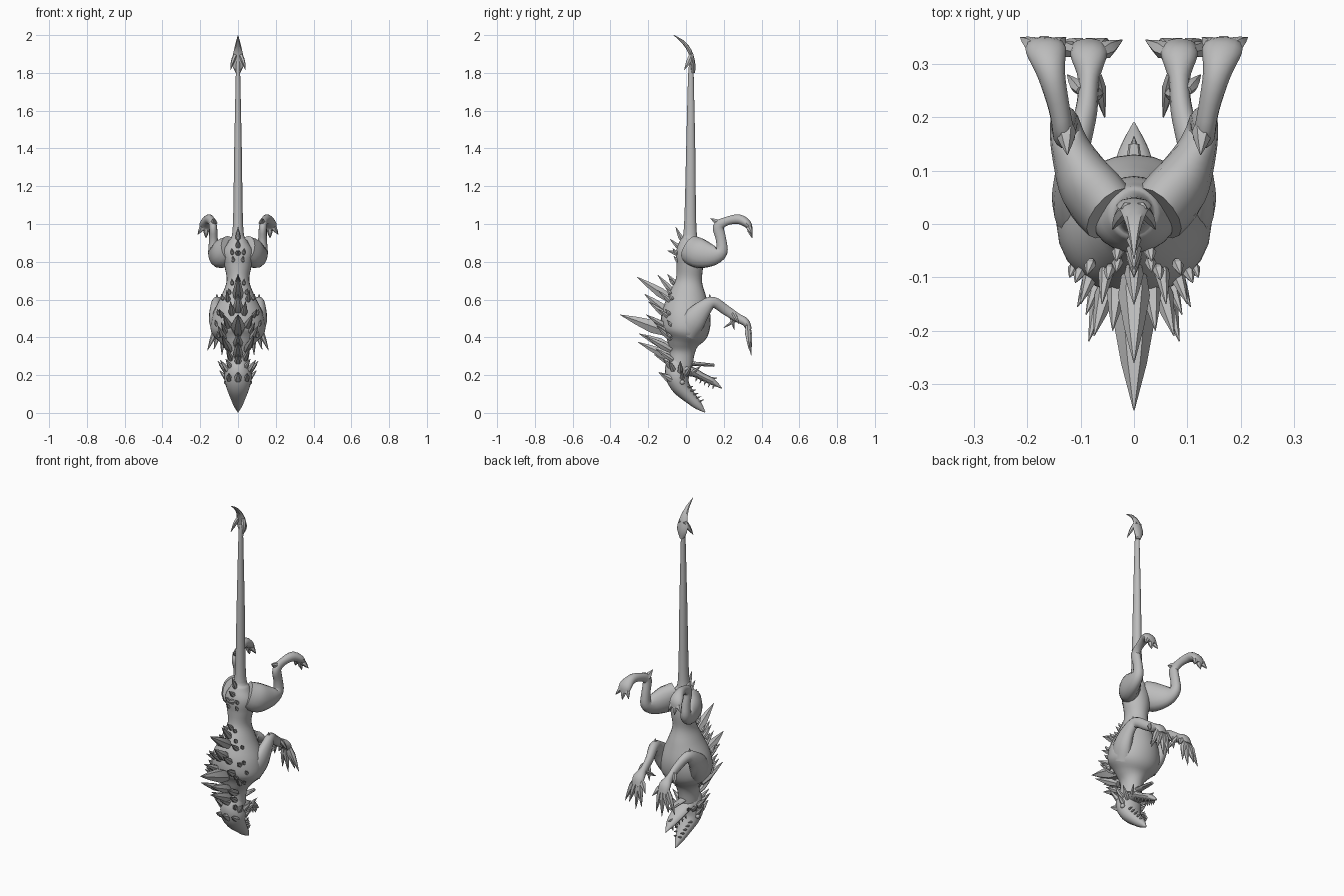
import bpy, bmesh, math
from mathutils import Vector

grey = bpy.data.materials.new("stone_grey")
grey.diffuse_color = (0.5, 0.5, 0.5, 1)


def catmull(a, b, c, d, t):
    return [0.5 * (2 * q + (r - p) * t + (2 * p - 5 * q + 4 * r - s) * t * t
                   + (3 * q - p - 3 * r + s) * t ** 3) for p, q, r, s in zip(a, b, c, d)]


def tube(bm, pts, sides=14, sub=4):
    """Loft ellipses (x, y, z, half width, half depth) along a path."""
    st, n = [], len(pts)
    for i in range(n - 1):
        quad = [pts[max(0, min(n - 1, i + k))] for k in (-1, 0, 1, 2)]
        st += [catmull(*quad, j / sub) for j in range(sub)]
    st.append(pts[-1])
    rings = []
    for i, p in enumerate(st):
        t = (Vector(st[min(i + 1, len(st) - 1)][:3]) - Vector(st[max(i - 1, 0)][:3])).normalized()
        ref = Vector((1, 0, 0)) if abs(t.x) < 0.93 else Vector((0, 1, 0))
        side = (ref - t * ref.dot(t)).normalized()
        up = t.cross(side)
        ring = []
        for k in range(sides):
            ang = math.tau * k / sides
            ring.append(bm.verts.new(Vector(p[:3]) + side * math.cos(ang) * max(p[3], .001)
                                     + up * math.sin(ang) * max(p[4], .001)))
        rings.append(ring)
    for r0, r1 in zip(rings, rings[1:]):
        for k in range(sides):
            m = (k + 1) % sides
            bm.faces.new((r0[k], r0[m], r1[m], r1[k]))
    bm.faces.new(rings[0])
    bm.faces.new(rings[-1])


def spike(bm, base, tip, r, flat=1.0, sides=6):
    """Leaf-shaped spine, widest a third of the way up."""
    b, t = Vector(base), Vector(tip)
    pts = [(*b.lerp(t, f), r * w, r * w * flat) for f, w in ((0, .7), (.3, 1), (.65, .6), (1, 0))]
    tube(bm, pts, sides, 1)


def finish(name, bm, angle=40):
    bmesh.ops.recalc_face_normals(bm, faces=bm.faces)
    me = bpy.data.meshes.new(name)
    bm.to_mesh(me)
    bm.free()
    ob = bpy.data.objects.new(name, me)
    bpy.context.collection.objects.link(ob)
    me.materials.append(grey)
    bpy.ops.object.select_all(action='DESELECT')
    ob.select_set(True)
    bpy.context.view_layer.objects.active = ob
    bpy.ops.object.shade_smooth_by_angle(angle=math.radians(angle))
    return ob


def mirrored(p, s):
    return (p[0] * s, *p[1:])


# Torso, neck and tail
bm = bmesh.new()
tube(bm, [(0, y, z, a, b) for y, z, a, b in (
    (.03, 1.86, .010, .010), (.026, 1.78, .012, .015), (.025, 1.4, .020, .024),
    (.022, .98, .028, .033), (.02, .91, .05, .052), (.015, .85, .08, .068),
    (.02, .78, .072, .07), (.015, .70, .06, .07), (.008, .62, .088, .1),
    (0, .52, .135, .13), (-.005, .43, .142, .125), (-.015, .37, .092, .085),
    (-.02, .32, .058, .066), (-.03, .25, .055, .065))], 24, 5)
finish("torso_and_tail", bm)

# Hooked arrow blade on the tail
bm = bmesh.new()
tube(bm, [(0, .036, 1.80, .012, .012), (0, .036, 1.85, .033, .013), (0, .022, 1.91, .024, .011),
          (0, -.012, 1.96, .012, .009), (0, -.065, 2.0, .001, .001)], 8, 4)
for s in (1, -1):
    tube(bm, [(s * .012, .03, 1.90, .012, .012), (s * .028, .014, 1.86, .010, .014),
              (s * .040, -.01, 1.815, .001, .001)], 6, 3)
finish("tail_blade", bm)

# Skull and hooked snout
bm = bmesh.new()
tube(bm, [(0, -.03, .29, .045, .05), (0, -.045, .24, .062, .065), (0, -.045, .19, .072, .062),
          (0, -.025, .135, .062, .048), (0, .028, .075, .038, .032), (0, .066, .038, .022, .022),
          (0, .10, .004, .002, .003)], 16, 4)
finish("skull", bm)

# Lower jaw, chin spine and tongue
bm = bmesh.new()
tube(bm, [(0, -.02, .23, .05, .035), (0, .04, .215, .05, .024), (0, .09, .19, .04, .02),
          (0, .14, .165, .028, .018), (0, .19, .13, .002, .002)], 12, 4)
spike(bm, (0, .11, .18), (0, .165, .185), .012)
finish("lower_jaw", bm)
bm = bmesh.new()
tube(bm, [(0, .02, .262, .022, .012), (0, .09, .257, .018, .01), (0, .15, .252, .01, .008)], 8, 3)
finish("throat_barbel", bm)

# Teeth along both jaws
bm = bmesh.new()
for s in (1, -1):
    for i in range(5):
        f = i / 4
        spike(bm, (s * (.038 - .022 * f), .06 + .09 * f, .19 - .04 * f),
              (s * (.036 - .022 * f), .05 + .09 * f, .165 - .04 * f), .006)
        spike(bm, (s * (.045 - .028 * f), .01 + .06 * f, .135 - .075 * f),
              (s * (.042 - .028 * f), .04 + .055 * f, .14 - .07 * f), .006)
finish("teeth", bm, 20)

# Eyes under the brow
for s, label in ((1, "right"), (-1, "left")):
    bm = bmesh.new()
    bmesh.ops.create_icosphere(bm, subdivisions=2, radius=.013)
    bmesh.ops.translate(bm, verts=bm.verts, vec=(s * .062, -.02, .162))
    finish(label + "_eye", bm)

# Frill horns and brow horns
bm = bmesh.new()
for s in (1, -1):
    for base, tip, r in (
            ((.04, -.03, .20), (.108, -.03, .275), .017), ((.045, -.0, .20), (.10, .03, .255), .014),
            ((.04, -.06, .21), (.095, -.09, .28), .016), ((.03, -.07, .23), (.065, -.12, .285), .015),
            ((.05, -.02, .17), (.098, -.02, .225), .013), ((.045, -.06, .17), (.05, -.135, .21), .018),
            ((.04, .03, .21), (.07, .08, .25), .011)):
        spike(bm, mirrored(base, s), mirrored(tip, s), r)
spike(bm, (0, -.07, .17), (0, -.145, .215), .024)
finish("head_horns", bm, 25)

# Central row of back spines
bm = bmesh.new()
for y0, z0, y1, z1, r in (
        (-.08, .60, -.26, .72, .030), (-.10, .43, -.35, .52, .040), (-.07, .29, -.255, .375, .028),
        (-.07, .64, -.15, .73, .018), (-.05, .68, -.10, .735, .014), (-.10, .53, -.22, .63, .028),
        (-.09, .35, -.25, .42, .028), (-.07, .26, -.17, .31, .020), (-.03, .84, -.10, .86, .016),
        (-.03, .87, -.085, .92, .014), (-.02, .91, -.055, .985, .014)):
    spike(bm, (0, y0, z0), (0, y1, z1), r)
finish("back_spines", bm, 25)

# Side rows of spines and small scales
bm = bmesh.new()
for s in (1, -1):
    for base, tip, r in (
            ((.045, -.08, .33), (.085, -.22, .41), .022), ((.045, -.10, .45), (.075, -.21, .52), .020),
            ((.07, -.08, .39), (.106, -.155, .46), .016), ((.05, -.07, .58), (.06, -.15, .65), .014),
            ((.075, -.08, .50), (.10, -.15, .55), .014), ((.035, -.07, .28), (.06, -.16, .34), .016),
            ((.03, -.10, .51), (.04, -.20, .59), .018), ((.06, -.09, .42), (.09, -.17, .48), .014)):
        spike(bm, mirrored(base, s), mirrored(tip, s), r)
    for x, y, z in ((.045, -.08, .63), (.03, -.065, .68), (.08, -.07, .60), (.10, -.085, .52),
                    (.11, -.075, .46), (.10, -.08, .40), (.03, -.045, .84), (.025, -.04, .80)):
        spike(bm, (s * x, y, z), (s * x * 1.1, y - .025, z + .03), .011)
finish("side_spines", bm, 25)

# Limbs
arm = [(.085, .0, .43, .05, .07), (.112, .04, .49, .042, .066), (.118, .095, .555, .03, .045),
       (.108, .145, .585, .026, .03), (.09, .21, .545, .021, .027), (.085, .27, .505, .02, .024),
       (.085, .315, .48, .034, .022), (.085, .335, .44, .032, .014)]
fingers = [((.108, .325, .46), (.162, .335, .33)), ((.095, .33, .45), (.128, .345, .335)),
           ((.08, .33, .45), (.085, .345, .305)), ((.068, .33, .46), (.048, .345, .325)),
           ((.065, .32, .47), (.022, .345, .41))]
leg = [(.045, .02, .87, .055, .075), (.085, .07, .845, .056, .08), (.118, .14, .835, .038, .058),
       (.13, .188, .855, .028, .034), (.13, .185, .92, .023, .028), (.132, .172, .985, .021, .03),
       (.14, .215, 1.015, .020, .023), (.155, .28, 1.025, .026, .026), (.165, .325, 1.0, .038, .022),
       (.168, .342, .965, .032, .01)]
toes = [((.182, .33, .99), (.213, .35, .945)), ((.168, .335, .98), (.17, .35, .925)),
        ((.152, .33, .99), (.128, .35, .94))]

for s, label in ((1, "right"), (-1, "left")):
    # Foreleg with clawed hand and forearm spurs
    bm = bmesh.new()
    tube(bm, [mirrored(p, s) for p in arm], 14, 4)
    finish(label + "_foreleg", bm)
    bm = bmesh.new()
    for b, t in fingers:
        spike(bm, mirrored(b, s), mirrored(t, s), .017)
    for b, t in (((.07, .28, .505), (.055, .20, .45)), ((.075, .24, .52), (.06, .255, .44)),
                 ((.11, .13, .575), (.112, .125, .63)), ((.10, .25, .53), (.125, .28, .47))):
        spike(bm, mirrored(b, s), mirrored(t, s), .013)
    finish(label + "_hand_claws", bm, 30)
    # Hind leg with toes and heel spur
    bm = bmesh.new()
    tube(bm, [mirrored(p, s) for p in leg], 14, 4)
    finish(label + "_hind_leg", bm)
    bm = bmesh.new()
    for b, t in toes:
        spike(bm, mirrored(b, s), mirrored(t, s), .016)
    spike(bm, (s * .13, .19, .995), (s * .125, .13, 1.03), .02)
    finish(label + "_hind_claws", bm, 30)
